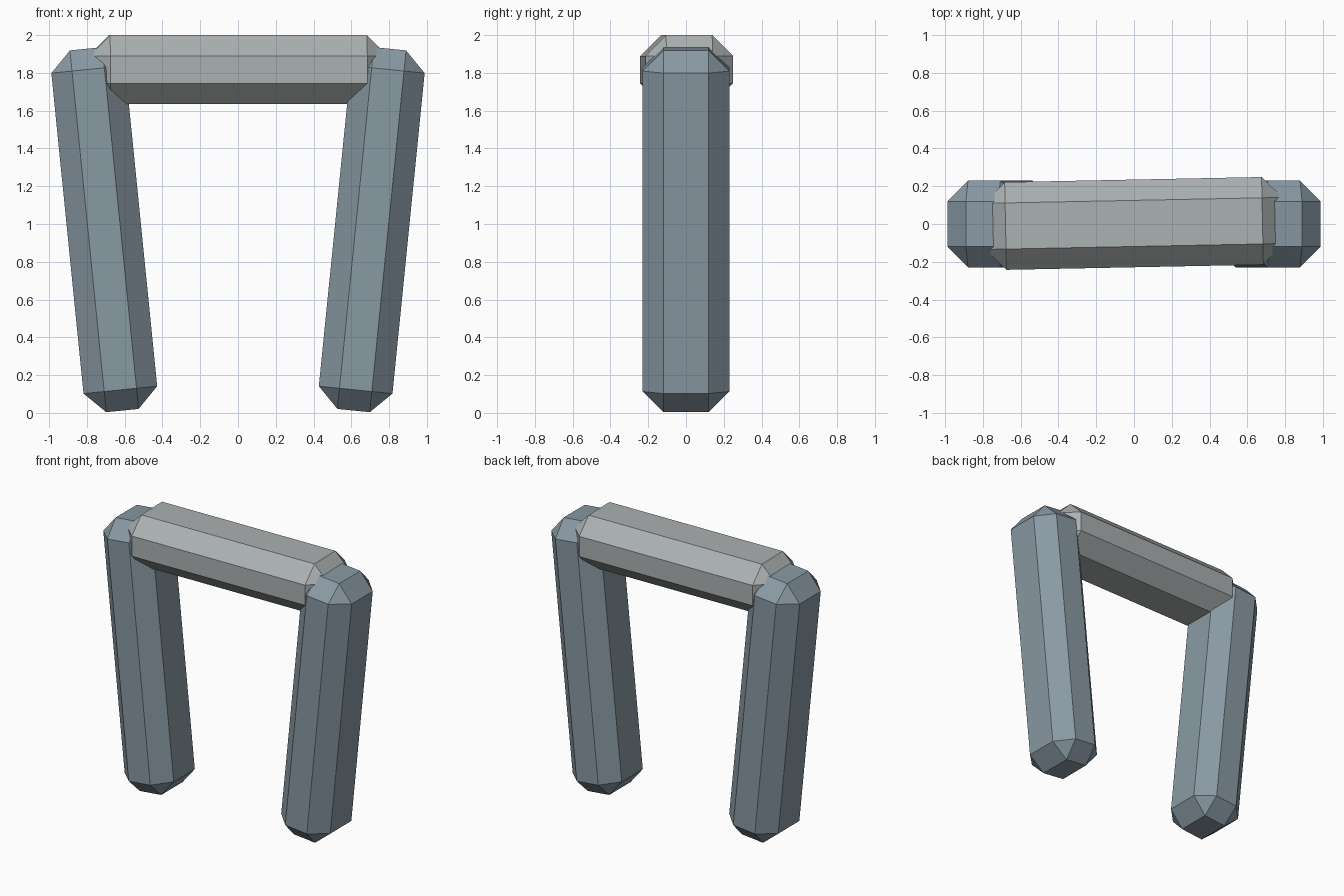
import bpy, bmesh
from mathutils import Matrix

if "Cube" in bpy.data.objects:
    bpy.data.objects.remove(bpy.data.objects["Cube"])


def material(name, color):
    m = bpy.data.materials.new(name)
    m.diffuse_color = (*color, 1)
    m.use_nodes = True
    m.node_tree.nodes["Principled BSDF"].inputs["Base Color"].default_value = m.diffuse_color
    return m


def stone_block(name, size, location, rotation, mat, chamfer=0.11):
    """Box with every edge cut by one flat chamfer."""
    bm = bmesh.new()
    bmesh.ops.create_cube(bm, size=1, matrix=Matrix.Diagonal((*size, 1)))
    bmesh.ops.bevel(bm, geom=bm.edges[:], offset=chamfer, segments=1,
                    affect='EDGES', profile=0.5)
    mesh = bpy.data.meshes.new(name)
    bm.to_mesh(mesh)
    bm.free()
    mesh.materials.append(mat)
    obj = bpy.data.objects.new(name, mesh)
    obj.location = location
    obj.rotation_euler = rotation
    bpy.context.collection.objects.link(obj)
    return obj


pillar_stone = material("pillar_stone", (0.25, 0.32, 0.37))
lintel_stone = material("lintel_stone", (0.41, 0.44, 0.44))

# Two pillars leaning outwards at the top
for side, name in ((-1, "left_pillar"), (1, "right_pillar")):
    stone_block(name, (0.392, 0.46, 1.925), (side * 0.708, 0, 0.97),
                (0, side * 0.1, 0), pillar_stone)

# Lintel laid across the pillars, turned slightly
stone_block("lintel", (1.58, 0.464, 0.365), (0, 0.003, 1.8175),
            (0, 0, 0.02), lintel_stone)
